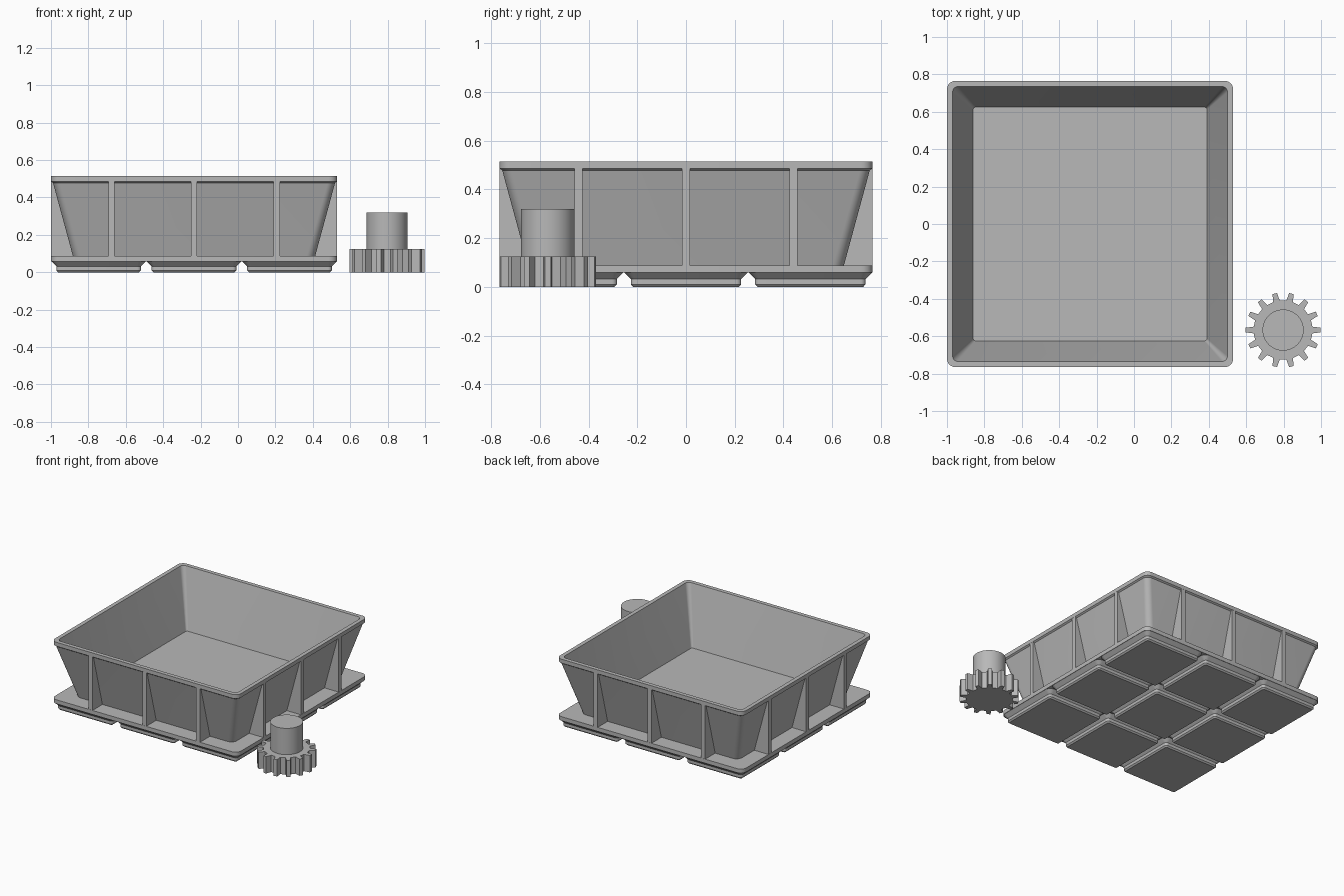
import bpy, bmesh, math
from mathutils import Matrix

if "Cube" in bpy.data.objects:
    bpy.data.objects.remove(bpy.data.objects["Cube"])

CX = -0.235          # bin centre in x
HALF = 0.765         # bin half width
PITCH = 0.51         # spacing of the feet

grey = bpy.data.materials.new("plain_grey")
grey.diffuse_color = (0.48, 0.48, 0.48, 1)
grey.use_nodes = True
grey.node_tree.nodes["Principled BSDF"].inputs["Base Color"].default_value = grey.diffuse_color


def finish(name, bm, smooth=True):
    bmesh.ops.recalc_face_normals(bm, faces=bm.faces)
    me = bpy.data.meshes.new(name)
    bm.to_mesh(me)
    bm.free()
    me.materials.append(grey)
    ob = bpy.data.objects.new(name, me)
    bpy.context.collection.objects.link(ob)
    if smooth:
        bpy.ops.object.select_all(action='DESELECT')
        ob.select_set(True)
        bpy.context.view_layer.objects.active = ob
        bpy.ops.object.shade_smooth_by_angle(angle=math.radians(25))
    return ob


def rounded_square(half, r, n=8):
    pts = []
    for q, (sx, sy) in enumerate([(1, 1), (-1, 1), (-1, -1), (1, -1)]):
        for i in range(n + 1):
            a = math.radians(90 * q + 90 * i / n)
            pts.append((sx * (half - r) + r * math.cos(a),
                        sy * (half - r) + r * math.sin(a)))
    return pts


def loft(bm, rings, cx, cy):
    """Capped stack of rounded squares given as (half, radius, z)."""
    loops = [[bm.verts.new((cx + x, cy + y, z)) for x, y in rounded_square(h, r)]
             for h, r, z in rings]
    for a, b in zip(loops, loops[1:]):
        for i in range(len(a)):
            j = (i + 1) % len(a)
            bm.faces.new((a[i], a[j], b[j], b[i]))
    bm.faces.new(loops[0][::-1])
    bm.faces.new(loops[-1])


def extrude_outline(bm, pts, offset):
    """Solid made by pushing a flat outline along a vector."""
    a = [bm.verts.new(p) for p in pts]
    b = [bm.verts.new([c + d for c, d in zip(p, offset)]) for p in pts]
    bm.faces.new(a[::-1])
    bm.faces.new(b)
    for i in range(len(a)):
        j = (i + 1) % len(a)
        bm.faces.new((a[i], a[j], b[j], b[i]))


# Bin shell: base flange, sloped wall, rim, inner wall and floor
bm = bmesh.new()
loft(bm, [(HALF, 0.045, 0.058), (HALF, 0.045, 0.088), (0.648, 0.045, 0.088),
          (0.754, 0.04, 0.478), (HALF, 0.045, 0.486), (HALF, 0.045, 0.515),
          (0.735, 0.03, 0.515), (0.625, 0.014, 0.095)], CX, 0)
finish("bin_shell", bm)

# Three upright ribs on each of the four sides
bm = bmesh.new()
edge = HALF - 0.0005
for side in range(4):
    for off in (-0.442, 0, 0.442):
        before = set(bm.verts)
        extrude_outline(bm, [(edge, off - 0.0165, 0.08), (edge, off - 0.0165, 0.495),
                             (0.745, off - 0.0165, 0.495), (0.637, off - 0.0165, 0.08)],
                        (0, 0.033, 0))
        new = [v for v in bm.verts if v not in before]
        bmesh.ops.rotate(bm, verts=new, cent=(0, 0, 0),
                         matrix=Matrix.Rotation(side * math.pi / 2, 3, 'Z'))
bmesh.ops.translate(bm, verts=bm.verts, vec=(CX, 0, 0))
finish("wall_ribs", bm, False)

# Three by three grid of stepped feet
bm = bmesh.new()
for i in (-1, 0, 1):
    for j in (-1, 0, 1):
        loft(bm, [(0.217, 0.01, 0), (0.2265, 0.02, 0.01), (0.2265, 0.02, 0.032),
                  (0.253, 0.045, 0.0585)], CX + i * PITCH, j * PITCH)
finish("grid_feet", bm)

# Gear wheel with fourteen teeth
GX, GY, TEETH = 0.797, -0.567, 14
bm = bmesh.new()
outline = []
for k in range(TEETH):
    a = 2 * math.pi * k / TEETH
    for r, w in ((0.157, -0.018), (0.2, -0.0125), (0.2, 0.0125), (0.157, 0.018)):
        outline.append((GX + r * math.cos(a) - w * math.sin(a),
                        GY + r * math.sin(a) + w * math.cos(a), 0))
extrude_outline(bm, outline, (0, 0, 0.125))
finish("gear_wheel", bm, False)

# Round shaft on the gear
bm = bmesh.new()
bmesh.ops.create_cone(bm, cap_ends=True, segments=64, radius1=0.11, radius2=0.11,
                      depth=0.22, matrix=Matrix.Translation((GX, GY, 0.21)))
finish("gear_shaft", bm)
